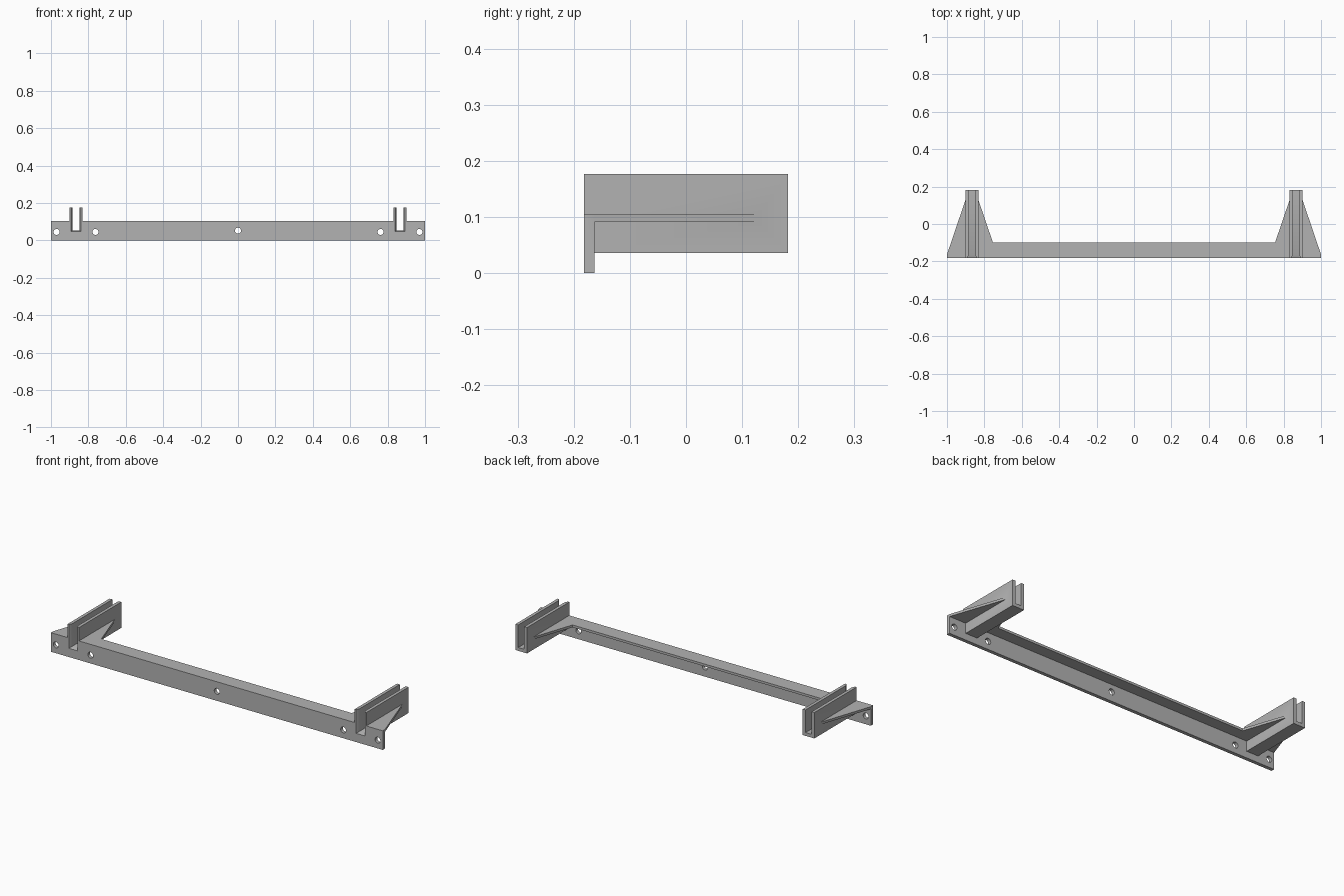
import bpy
import bmesh
from mathutils import Matrix

if "Cube" in bpy.data.objects:
    bpy.data.objects.remove(bpy.data.objects["Cube"])

grey = bpy.data.materials.new("plain grey")
grey.use_nodes = True
GREY = (0.45, 0.45, 0.45, 1)
grey.diffuse_color = GREY
grey.node_tree.nodes["Principled BSDF"].inputs["Base Color"].default_value = GREY

FRONT, BACK = -0.182, 0.182
PLATE_BACK = -0.163
CHANNEL_X = 0.866


def finish(name, bm):
    bmesh.ops.recalc_face_normals(bm, faces=bm.faces)
    mesh = bpy.data.meshes.new(name)
    bm.to_mesh(mesh)
    bm.free()
    mesh.materials.append(grey)
    ob = bpy.data.objects.new(name, mesh)
    bpy.context.scene.collection.objects.link(ob)
    return ob


def loft(name, lower, upper):
    """Solid between two matching rings of points."""
    bm = bmesh.new()
    a = [bm.verts.new(p) for p in lower]
    b = [bm.verts.new(p) for p in upper]
    bm.faces.new(a)
    bm.faces.new(b)
    for i in range(len(a)):
        j = (i + 1) % len(a)
        bm.faces.new((a[i], a[j], b[j], b[i]))
    return finish(name, bm)


def slab(name, outline, z0, z1):
    return loft(name, [(x, y, z0) for x, y in outline],
                [(x, y, z1) for x, y in outline])


def box(name, x0, x1, y0, y1, z0, z1):
    return slab(name, [(x0, y0), (x1, y0), (x1, y1), (x0, y1)], z0, z1)


def combine(body, tool, operation):
    mod = body.modifiers.new(operation.title(), 'BOOLEAN')
    mod.operation, mod.solver, mod.object = operation, 'EXACT', tool
    bpy.context.view_layer.objects.active = body
    bpy.ops.object.modifier_apply(modifier=mod.name)
    bpy.data.objects.remove(tool)


# Upright front plate
body = box("bracket_bar", -1, 1, FRONT, PLATE_BACK, 0, 0.104)

# Top flange with a tapering gusset at each end
half = [(1, FRONT), (1, PLATE_BACK), (0.9, 0.132), (0.833, 0.132), (0.754, -0.1)]
outline = half + [(-x, y) for x, y in reversed(half)]
combine(body, slab("top_flange", outline, 0.091, 0.104), 'UNION')

# Channel blocks
for s in (-1, 1):
    c = s * CHANNEL_X
    combine(body, box("channel", c - 0.035, c + 0.035, FRONT, BACK, 0.036, 0.177), 'UNION')


def slot_ring(c, y, width, floor):
    return [(c - width, y, floor), (c + width, y, floor),
            (c + width, y, 0.25), (c - width, y, 0.25)]


# Open slots, flared at the front mouth
for s in (-1, 1):
    c = s * CHANNEL_X
    combine(body, box("slot", c - 0.018, c + 0.018, -0.3, 0.3, 0.054, 0.25), 'DIFFERENCE')
    combine(body, loft("slot_mouth", slot_ring(c, FRONT - 0.004, 0.028, 0.046),
                       slot_ring(c, FRONT + 0.016, 0.018, 0.054)), 'DIFFERENCE')

# Screw holes
for x, z in ((-0.97, 0.045), (-0.762, 0.045), (0, 0.052), (0.762, 0.045), (0.97, 0.045)):
    bm = bmesh.new()
    bmesh.ops.create_cone(bm, cap_ends=True, segments=32, radius1=0.016, radius2=0.016,
                          depth=0.1, matrix=Matrix.Translation((x, FRONT, z))
                          @ Matrix.Rotation(1.5708, 4, 'X'))
    combine(body, finish("hole", bm), 'DIFFERENCE')

# Smooth hole walls, sharp edges elsewhere
bpy.ops.object.select_all(action='DESELECT')
body.select_set(True)
bpy.context.view_layer.objects.active = body
bpy.ops.object.shade_smooth_by_angle(angle=0.5)
